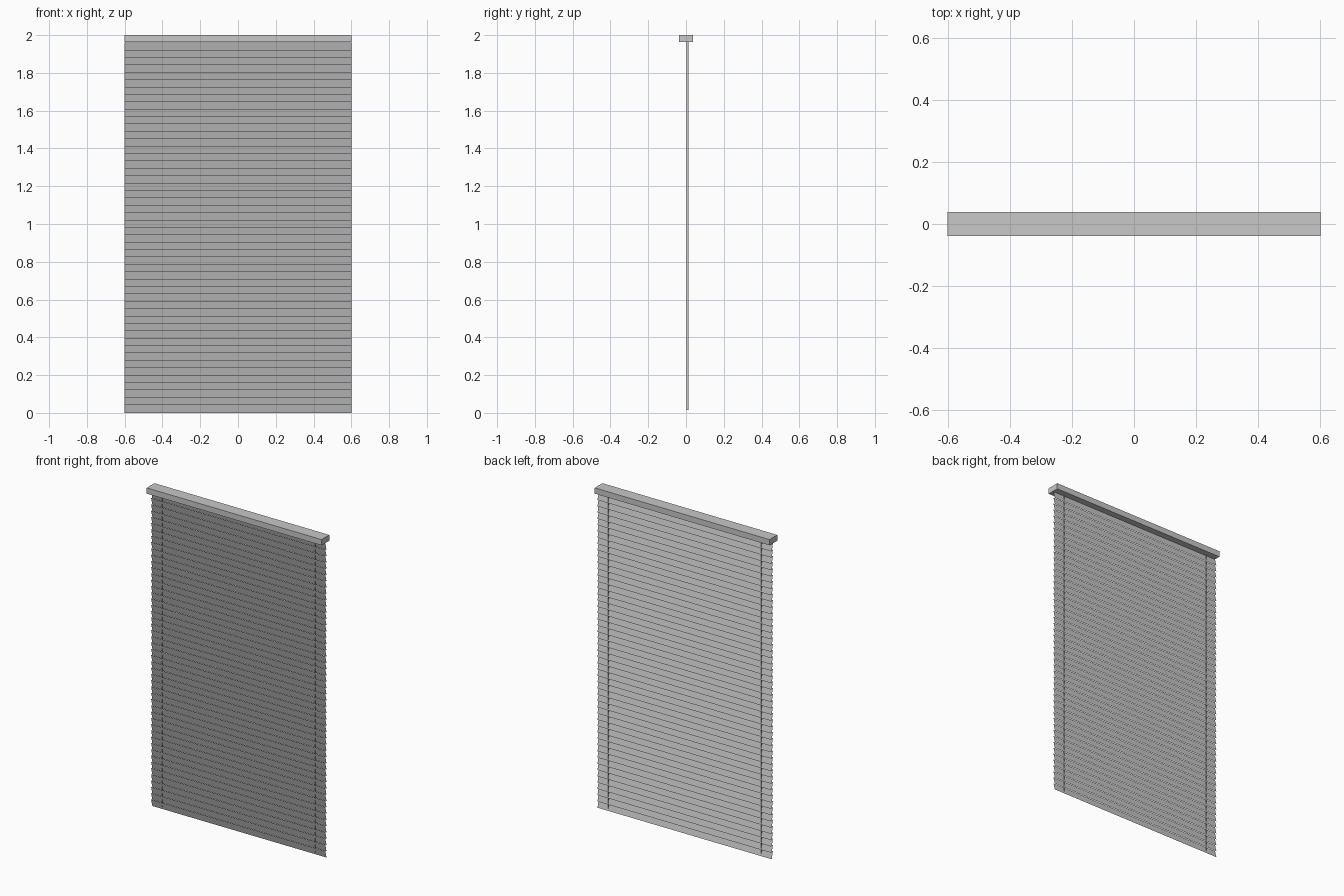
import bpy, bmesh
from mathutils import Matrix

if "Cube" in bpy.data.objects:
    bpy.data.objects.remove(bpy.data.objects["Cube"])

grey = bpy.data.materials.new("plain_grey")
grey.diffuse_color = (0.58, 0.58, 0.58, 1)
grey.use_nodes = True
grey.node_tree.nodes["Principled BSDF"].inputs["Base Color"].default_value = grey.diffuse_color

SLATS = 50
PITCH = 0.0391
SLAT_Y = 0.008
HALF_DEPTH = 0.006
HALF_HEIGHT = 0.0225


def finish(bm, name):
    me = bpy.data.meshes.new(name)
    bm.to_mesh(me)
    bm.free()
    me.materials.append(grey)
    ob = bpy.data.objects.new(name, me)
    bpy.context.collection.objects.link(ob)
    return ob


def sheet(name, corners):
    bm = bmesh.new()
    bm.faces.new([bm.verts.new(c) for c in corners])
    return finish(bm, name)


# headrail box
bm = bmesh.new()
bmesh.ops.create_cube(bm, size=1, matrix=Matrix.Translation((0, 0, 1.982))
                      @ Matrix.Diagonal((1.204, 0.076, 0.036, 1)))
finish(bm, "headrail")

# steeply tilted thin slat: front edge high, back edge low, repeated upwards
d, h = HALF_DEPTH, HALF_HEIGHT
slats = sheet("slats", [(-0.6, d, -h), (0.6, d, -h), (0.6, -d, h), (-0.6, -d, h)])
slats.location = (0, SLAT_Y, h)
arr = slats.modifiers.new("stack", 'ARRAY')
arr.count = SLATS
arr.use_relative_offset = False
arr.use_constant_offset = True
arr.constant_offset_displace = (0, 0, PITCH)

# flat ladder tapes through the slats
for side, x in (("left", -0.527), ("right", 0.527)):
    sheet(side + "_tape", [(x, 0.003, 0.015), (x, 0.013, 0.015),
                           (x, 0.013, 1.966), (x, 0.003, 1.966)])
